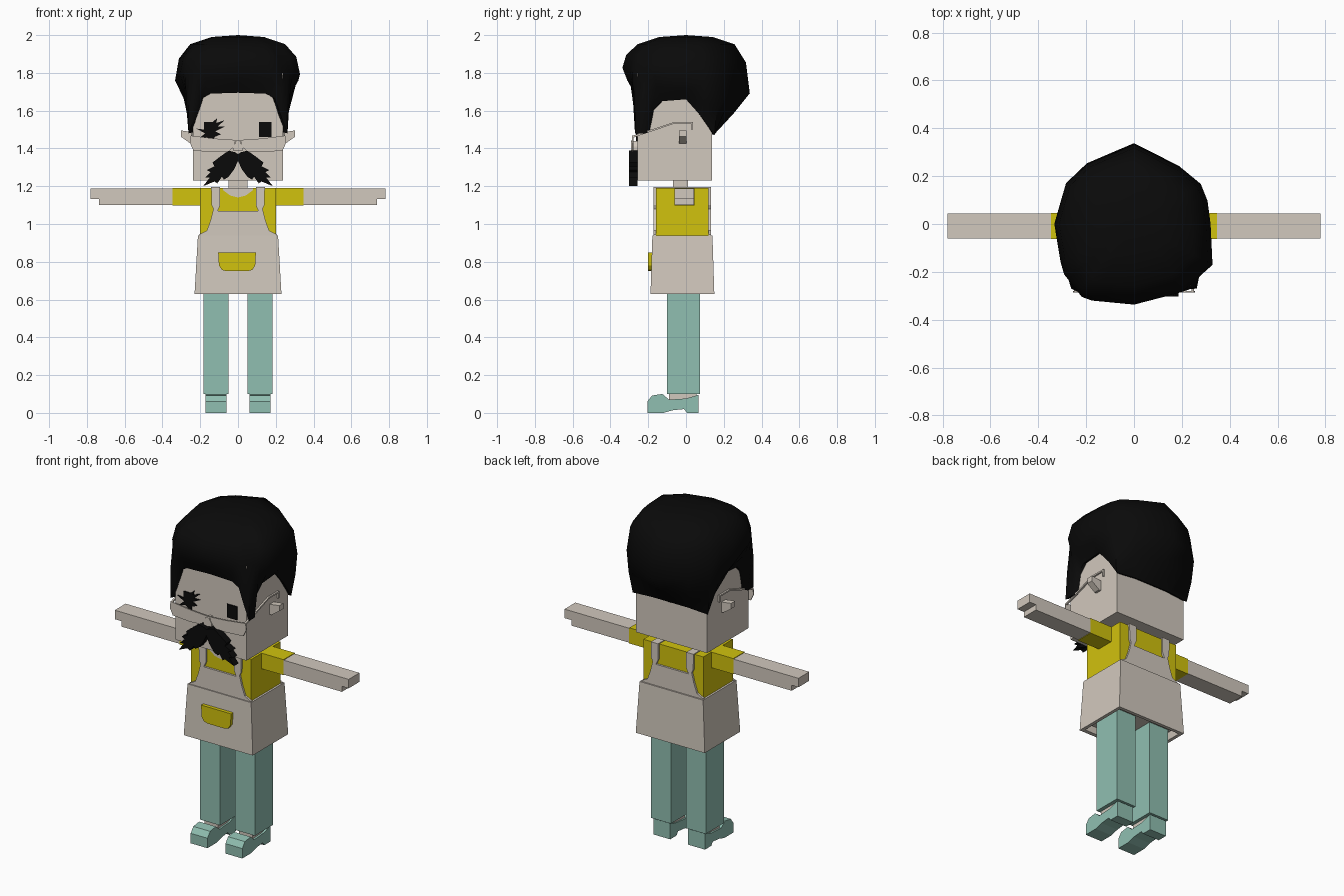
import bpy, bmesh, math
from mathutils import Vector

if "Cube" in bpy.data.objects:
    bpy.data.objects.remove(bpy.data.objects["Cube"])


def material(name, rgb):
    m = bpy.data.materials.new(name)
    m.use_nodes = True
    m.diffuse_color = (*rgb, 1)
    node = next(n for n in m.node_tree.nodes if n.type == "BSDF_PRINCIPLED")
    node.inputs["Base Color"].default_value = (*rgb, 1)
    return m


BEIGE = material("warm beige", (0.64, 0.58, 0.51))
YELLOW = material("mustard yellow", (0.64, 0.54, 0.004))
TEAL = material("soft teal", (0.28, 0.52, 0.44))
BLACK = material("black", (0.003, 0.003, 0.003))


def finish(name, bm, mat):
    bmesh.ops.recalc_face_normals(bm, faces=bm.faces)
    mesh = bpy.data.meshes.new(name)
    bm.to_mesh(mesh)
    bm.free()
    mesh.materials.append(mat)
    obj = bpy.data.objects.new(name, mesh)
    bpy.context.collection.objects.link(obj)
    return obj


def prism(name, points, axis, lo, hi, mat, mirror=False):
    """Extrude a 2D outline along an axis; optionally add its twin across x = 0."""
    bm = bmesh.new()
    for side in ((1, -1) if mirror else (1,)):
        rings = []
        for d in (lo, hi):
            ring = []
            for a, b in points:
                co = {"x": (d, a, b), "y": (a, d, b), "z": (a, b, d)}[axis]
                ring.append(bm.verts.new((co[0] * side, co[1], co[2])))
            rings.append(ring)
            bm.faces.new(ring)
        n = len(points)
        for i in range(n):
            j = (i + 1) % n
            bm.faces.new((rings[0][i], rings[0][j], rings[1][j], rings[1][i]))
    return finish(name, bm, mat)


def box(name, x, y, z, mat, mirror=False):
    outline = [(x[0], y[0]), (x[1], y[0]), (x[1], y[1]), (x[0], y[1])]
    return prism(name, outline, "z", z[0], z[1], mat, mirror)


def both_sides(half):
    """Close a half outline, listed from centre to centre, across x = 0."""
    return half + [(-a, b) for a, b in reversed(half) if a > 0]


# Legs, ankles and shoes
box("trouser_legs", (0.05, 0.183), (-0.1, 0.073), (0.1, 0.68), TEAL, True)
box("ankles", (0.07, 0.16), (-0.09, 0.055), (0.06, 0.11), BEIGE, True)
shoe = [(-0.205, 0), (-0.12, 0), (-0.07, 0.014), (-0.01, 0.02), (0.005, 0), (0.065, 0),
        (0.065, 0.095), (0.0, 0.076), (-0.09, 0.07), (-0.125, 0.1), (-0.18, 0.092), (-0.205, 0.06)]
prism("shoes", shoe, "x", 0.06, 0.172, TEAL, True)

# Shirt and sleeves
box("shirt", (-0.2, 0.2), (-0.16, 0.12), (0.9, 1.19), YELLOW)
box("sleeves", (0.19, 0.347), (-0.062, 0.045), (1.097, 1.191), YELLOW, True)

# Arms, with a short step under the fingertips
arm = [(0.34, 1.1), (0.735, 1.1), (0.735, 1.133), (0.78, 1.133), (0.78, 1.187), (0.34, 1.187)]
prism("arms", arm, "y", -0.06, 0.043, BEIGE, True)

# Flared overall skirt with a hollow underside
bm = bmesh.new()
rings = []
for hx, y0, y1, z in ((0.212, -0.178, 0.14, 0.94), (0.23, -0.188, 0.15, 0.63),
                      (0.21, -0.165, 0.13, 0.63), (0.2, -0.16, 0.125, 0.67)):
    rings.append([bm.verts.new(p) for p in ((-hx, y0, z), (hx, y0, z), (hx, y1, z), (-hx, y1, z))])
for a, b in zip(rings, rings[1:]):
    for i in range(4):
        bm.faces.new((a[i], a[i - 1], b[i - 1], b[i]))
bm.faces.new(rings[0])
bm.faces.new(rings[-1])
finish("overall_skirt", bm, BEIGE)

# Bib and straps, front and back
bib = both_sides([(0, 0.93), (0.21, 0.93), (0.205, 0.945), (0.165, 0.965), (0.145, 1.02),
                  (0.13, 1.08), (0.14, 1.1), (0.142, 1.195), (0.094, 1.195), (0.094, 1.1),
                  (0.108, 1.068), (0, 1.068)])
prism("front_bib", bib, "y", -0.172, -0.158, BEIGE)
prism("back_bib", bib, "y", 0.118, 0.132, BEIGE)
box("shoulder_straps", (0.094, 0.142), (-0.172, 0.132), (1.185, 1.195), BEIGE, True)

# Rounded pocket
pocket = both_sides([(0, 0.75), (0.055, 0.75), (0.08, 0.757), (0.096, 0.78), (0.1, 0.85), (0, 0.85)])
prism("pocket", pocket, "y", -0.202, -0.175, YELLOW).location.x = -0.005

# Neck, open collar and head
box("neck", (-0.05, 0.05), (-0.07, 0.01), (1.15, 1.25), BEIGE)
collar = both_sides([(0, 1.14), (0.04, 1.15), (0.08, 1.18), (0.08, 1.191), (0, 1.191)])
prism("collar_opening", collar, "y", -0.165, -0.158, BEIGE)
box("head", (-0.237, 0.237), (-0.257, 0.138), (1.23, 1.8), BEIGE)

# Ears
ear = [(0.23, 1.485), (0.302, 1.495), (0.302, 1.462), (0.25, 1.425), (0.23, 1.425)]
prism("ears", ear, "y", -0.037, 0.002, BEIGE, True)

# Eyes, the right one with ragged lashes
box("left_eye", (0.11, 0.177), (-0.264, -0.256), (1.46, 1.54), BLACK)
lashes = [(-0.18, 1.54), (-0.18, 1.5), (-0.22, 1.505), (-0.175, 1.48), (-0.215, 1.445),
          (-0.165, 1.46), (-0.13, 1.43), (-0.125, 1.46), (-0.09, 1.475), (-0.12, 1.49),
          (-0.07, 1.515), (-0.11, 1.515), (-0.07, 1.55), (-0.115, 1.535), (-0.11, 1.56), (-0.135, 1.54)]
prism("right_eye", lashes, "y", -0.264, -0.256, BLACK)

# Nose and spectacles
nose = both_sides([(0, 1.385), (0.026, 1.39), (0.026, 1.41), (0.008, 1.44), (0, 1.44)])
prism("nose", nose, "y", -0.29, -0.25, BEIGE)
lens = [(0.015, 1.445), (0.12, 1.452), (0.25, 1.468), (0.255, 1.43), (0.235, 1.388),
        (0.12, 1.38), (0.05, 1.384), (0.02, 1.41)]
prism("spectacle_lenses", lens, "y", -0.286, -0.279, BEIGE, True)
box("spectacle_bridge", (-0.02, 0.02), (-0.288, -0.28), (1.436, 1.446), BEIGE)
temple = [(-0.286, 1.455), (-0.06, 1.532), (0.027, 1.532), (0.027, 1.5), (0.036, 1.5),
          (0.036, 1.541), (-0.06, 1.541), (-0.286, 1.466)]
prism("spectacle_arms", temple, "x", 0.24, 0.25, BEIGE, True)

# Moustache with a ragged outer edge
moustache = both_sides([(0, 1.335), (0.02, 1.29), (0.05, 1.25), (0.075, 1.235), (0.085, 1.25),
                        (0.11, 1.215), (0.125, 1.225), (0.185, 1.2), (0.15, 1.245), (0.175, 1.245),
                        (0.145, 1.275), (0.165, 1.285), (0.125, 1.305), (0.135, 1.325),
                        (0.09, 1.36), (0.05, 1.388), (0.015, 1.38), (0, 1.37)])
prism("moustache", moustache, "y", -0.302, -0.258, BLACK)

# Hair: a hairline on the head, swelling to a wide irregular outline, then a crown
half_line = [(0, -0.272, 1.695), (0.15, -0.272, 1.69), (0.195, -0.272, 1.665), (0.225, -0.272, 1.58),
             (0.262, -0.27, 1.48), (0.262, -0.215, 1.48), (0.25, -0.18, 1.6), (0.25, -0.13, 1.65),
             (0.25, 0, 1.66), (0.25, 0.08, 1.57), (0.25, 0.15, 1.47), (0.12, 0.155, 1.48), (0, 0.155, 1.48)]
hairline = half_line + [(-x, y, z) for x, y, z in reversed(half_line[1:-1])]
outline = [(-0.01, 0.34), (0.1, 0.315), (0.3, 0.15), (0.32, 0), (0.34, -0.16), (0.2, -0.285),
           (-0.02, -0.342), (-0.21, -0.315), (-0.3, -0.2), (-0.333, 0), (-0.27, 0.22)]


def outline_point(x, y):
    """Where the ray from the centre through (x, y) meets the hair outline."""
    ray = Vector((x, y))
    for i, p in enumerate(outline):
        p, q = Vector(outline[i - 1]), Vector(p)
        e = q - p
        den = ray.x * e.y - ray.y * e.x
        t = (p.x * e.y - p.y * e.x) / den
        u = (p.x * ray.y - p.y * ray.x) / den
        if t > 0 and -1e-6 <= u <= 1 + 1e-6:
            return ray * t
    return ray


bm = bmesh.new()
rings = [[] for _ in range(7)]
for x, y, z in hairline:
    low = Vector((x, y, z))
    o = outline_point(x, y)
    wide = Vector((o.x, o.y, 1.76 - 0.2 * o.y))
    mid = low.lerp(wide, 0.5) + Vector((o.x, o.y, 0)) * 0.02
    shoulder = Vector((o.x * 0.94, o.y * 0.94, 1.875 - 0.06 * o.y))
    upper = Vector((o.x * 0.76, o.y * 0.76, 1.952))
    top = Vector((o.x * 0.42, o.y * 0.42, 1.99))
    inner = Vector((x * 0.85, y * 0.85, z + 0.01))
    for ring, p in zip(rings, (inner, low, mid, wide, shoulder, upper, top)):
        ring.append(bm.verts.new(p))
for a, b in zip(rings, rings[1:]):
    for i in range(len(a)):
        bm.faces.new((a[i - 1], a[i], b[i], b[i - 1]))
crown = bm.verts.new((0, 0, 2.0))
for i in range(len(rings[-1])):
    bm.faces.new((rings[-1][i - 1], rings[-1][i], crown))
hair = finish("hair", bm, BLACK)
bpy.ops.object.select_all(action="DESELECT")
hair.select_set(True)
bpy.context.view_layer.objects.active = hair
bpy.ops.object.shade_smooth_by_angle(angle=math.radians(50))
